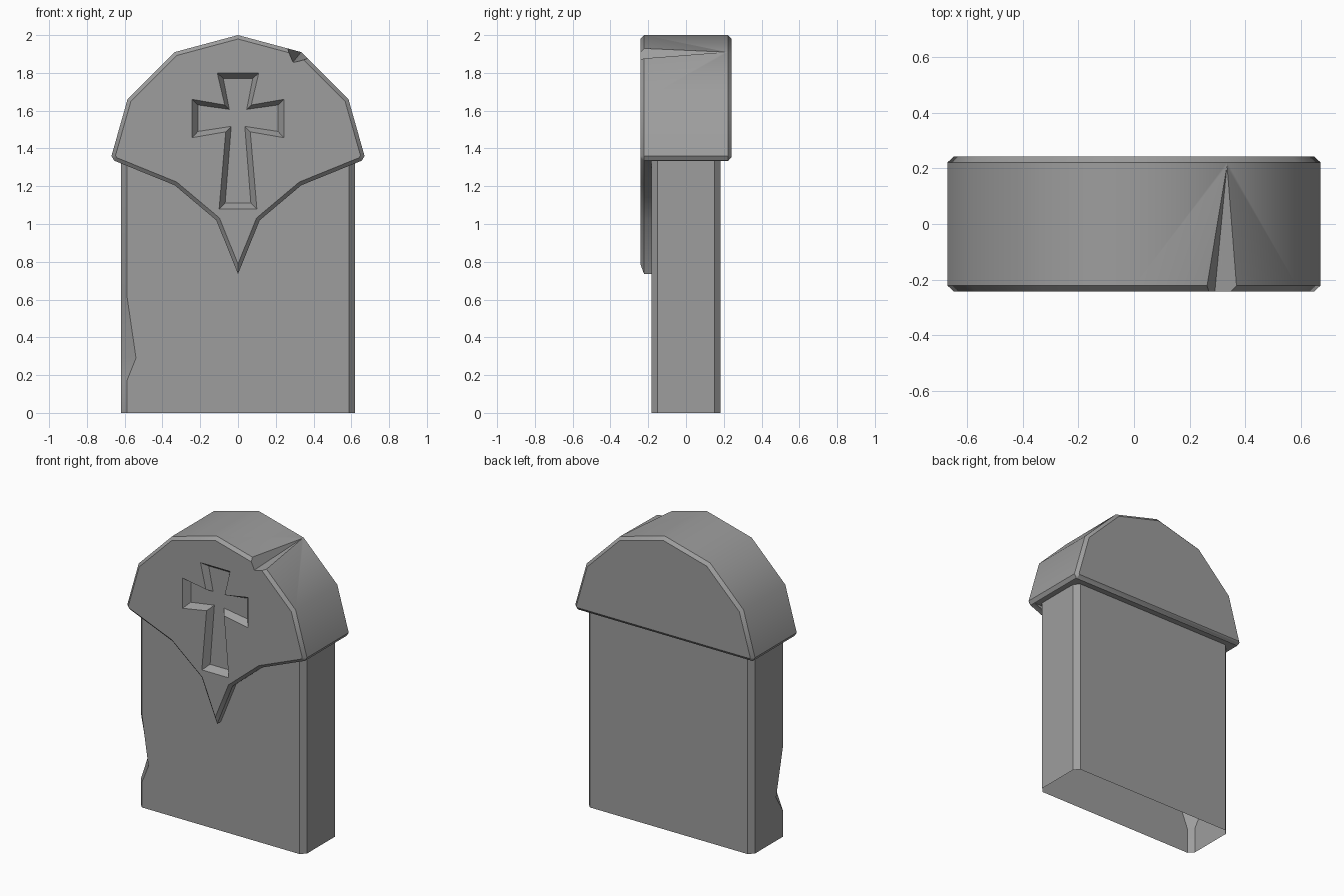
import bpy, bmesh, math

if "Cube" in bpy.data.objects:
    bpy.data.objects.remove(bpy.data.objects["Cube"])

stone = bpy.data.materials.new("stone")
stone.diffuse_color = (.34, .34, .34, 1)
stone.use_nodes = True
stone.node_tree.nodes["Principled BSDF"].inputs["Base Color"].default_value = stone.diffuse_color


def new_object(name, bm):
    bmesh.ops.recalc_face_normals(bm, faces=bm.faces)
    mesh = bpy.data.meshes.new(name)
    bm.to_mesh(mesh)
    bm.free()
    mesh.materials.append(stone)
    ob = bpy.data.objects.new(name, mesh)
    bpy.context.collection.objects.link(ob)
    return ob


def loft(rings, caps=(0, -1)):
    """Solid through rings of 3D points, closed at the listed rings."""
    bm = bmesh.new()
    loops = [[bm.verts.new(p) for p in r] for r in rings]
    n = len(loops[0])
    for a, b in zip(loops, loops[1:]):
        for i in range(n):
            j = (i + 1) % n
            bm.faces.new((a[i], a[j], b[j], b[i]))
    for c in caps:
        bm.faces.new(loops[c])
    bmesh.ops.recalc_face_normals(bm, faces=bm.faces)
    return bm


def hull(name, pts):
    bm = bmesh.new()
    for p in pts:
        bm.verts.new(p)
    bmesh.ops.convex_hull(bm, input=bm.verts)
    return new_object(name, bm)


def mirrored(half):
    """Right half outline (top to bottom) to full outline."""
    return half + [(-x, z) for x, z in reversed(half) if x > 0]


def ring(outline, y):
    return [(x, y, z) for x, z in outline]


def carve(ob, cutter):
    bpy.context.view_layer.objects.active = ob
    mod = ob.modifiers.new("carve", 'BOOLEAN')
    mod.operation = 'DIFFERENCE'
    mod.solver = 'EXACT'
    mod.object = cutter
    bpy.ops.object.modifier_apply(modifier=mod.name)
    bpy.data.objects.remove(cutter, do_unlink=True)


def smooth(ob):
    bpy.ops.object.select_all(action='DESELECT')
    ob.select_set(True)
    bpy.context.view_layer.objects.active = ob
    bpy.ops.object.shade_smooth_by_angle(angle=math.radians(35))


def slab_ring(z, chip=0):
    """Chamfered plan; chip widens the left front chamfer."""
    return [(x, y, z) for x, y in (
        (.62, -.15), (.62, .15), (.588, .183), (-.588, .183), (-.62, .15),
        (-.62, -.15 + chip * 1.6), (-.588 + chip, -.183), (.588, -.183))]


# Slab: upright block, open underneath, with a chip in the left front edge
slab = new_object("slab", loft([slab_ring(0), slab_ring(.17), slab_ring(.29, .048),
                                slab_ring(.62), slab_ring(1.36)], caps=(-1,)))
smooth(slab)

# Cap: arched head with a pointed front apron, rims chamfered
outline = mirrored([(0, 2), (.335, 1.91), (.585, 1.66), (.67, 1.36), (.655, 1.335),
                    (.335, 1.205), (.115, 1.02), (0, .735)])
bm = loft([ring(outline, -.242), ring(outline, .242)])
rims = [e for e in bm.edges if abs(e.verts[0].co.y - e.verts[1].co.y) < .001]
bmesh.ops.bevel(bm, geom=rims, offset=.02, segments=1, affect='EDGES')
cap = new_object("cap", bm)

# Trim everything behind the apron, leaving a chamfered back edge
trim = [(-.182, .5), (-.182, 1.333), (.222, 1.333), (.242, 1.355), (.4, 1.355), (.4, .5)]
carve(cap, new_object("apron_trim", loft([[(x, y, z) for y, z in trim] for x in (-1, 1)])))

# Recessed flared cross with sloping walls
rim = mirrored([(.11, 1.8), (.07, 1.63), (.243, 1.66), (.243, 1.457), (.065, 1.488), (.1, 1.08)])
floor = mirrored([(.078, 1.77), (.046, 1.607), (.212, 1.63), (.212, 1.49),
                  (.036, 1.517), (.068, 1.11)])
carve(cap, new_object("cross_recess", loft([ring(rim, -.3), ring(rim, -.242), ring(floor, -.2)])))

# Wedge chip on the cap's upper right corner
carve(cap, hull("cap_chip", [(.337, .24, 1.914), (.257, -.25, 1.933), (.29, -.25, 1.856),
                             (.31, -.25, 1.858), (.373, -.25, 1.875), (.38, -.25, 2.02)]))
smooth(cap)
